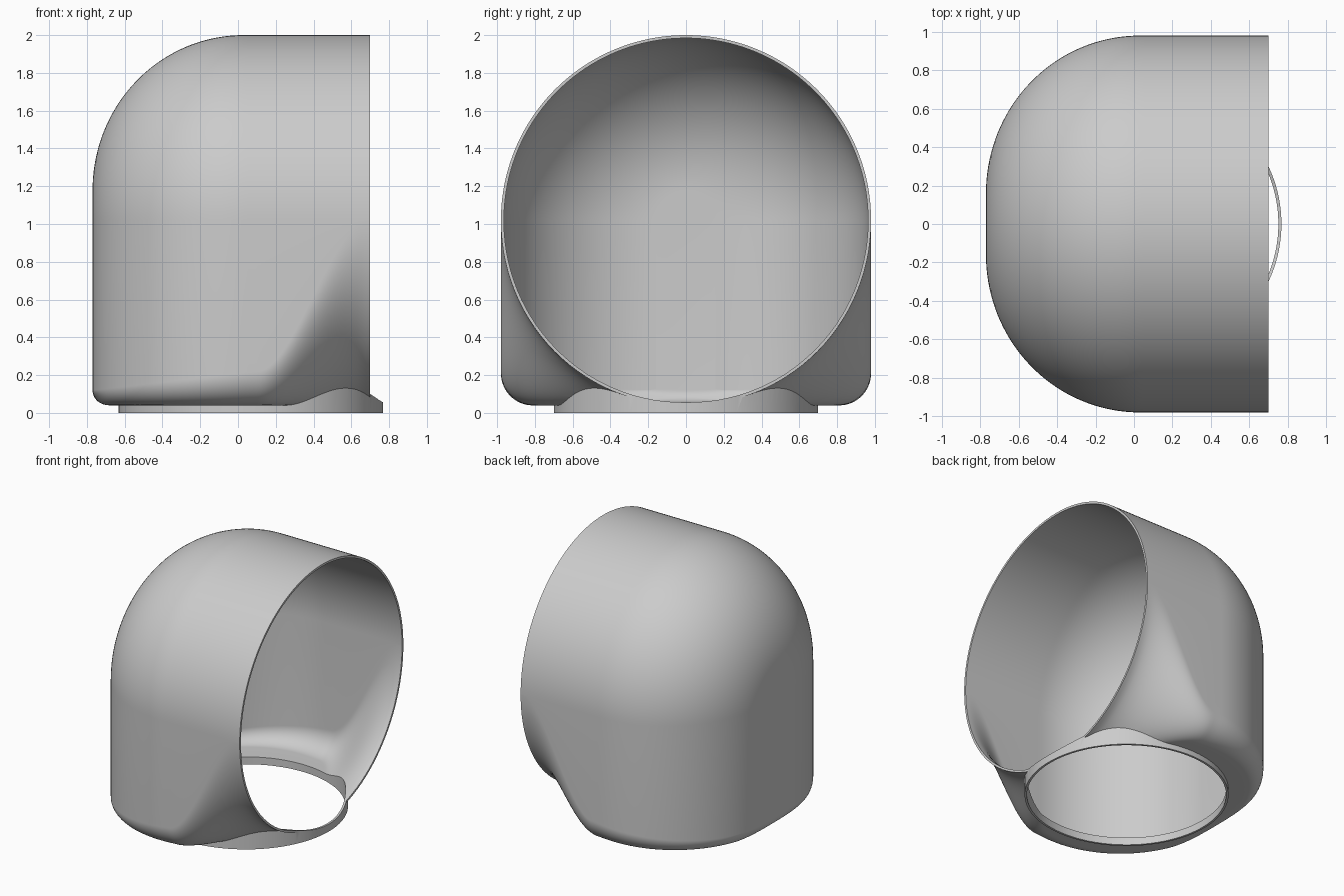
import bpy
import bmesh
from math import sin, cos, pi, sqrt

cube = bpy.data.objects.get("Cube")
if cube:
    bpy.data.objects.remove(cube, do_unlink=True)

AXIS_Z = 1.02      # height of the tube axis
RADIUS = 0.98      # tube radius
FLOOR = 0.04       # underside of the hood
MOUTH_X = 0.70     # open end of the tube
BACK_X = -0.77     # flat back wall
BEND_X = 0.03      # where the rounded back starts
BEND = 0.82        # radius of the rounded back
WALL = 0.016       # shell thickness
COLLAR_X = 0.067   # centre of the base collar
COLLAR_R = 0.70


def smooth(t):
    t = min(max(t, 0), 1)
    return t * t * (3 - 2 * t)


def section(x, a, inset):
    """Loop at x: half circle on top, rounded box below that becomes a circle at the mouth."""
    r = RADIUS - BEND + (BEND - inset) * cos(a) if a > 0 else RADIUS - inset
    floor = FLOOR + inset
    # Bottom rounding grows from back to middle, then opens to the full circle
    t = min(max((x - BACK_X) / (0.1 - BACK_X), 0), 1)
    f = 0.08 + 0.10 * t
    f += (RADIUS - f) * smooth((x - 0.1) / (MOUTH_X - 0.1))
    f = max(f - inset, 0.05)
    u = min(max((BACK_X + inset + f - x) / f, 0), 1) if x < BEND_X else 0
    lift = f * (1 - sqrt(1 - u * u))
    ry = min(f / max(cos(a), 0.1), r * 0.985)
    rz = min(max(f - lift, 0.004), AXIS_Z - floor - lift - 0.004)
    low = floor + lift
    pts = [(r * cos(pi * i / 80), AXIS_Z + r * sin(pi * i / 80)) for i in range(81)]
    corner = [(r - ry + ry * cos(pi / 2 * i / 28), low + rz - rz * sin(pi / 2 * i / 28))
              for i in range(29)]
    pts += [(-y, z) for y, z in corner]
    pts += corner[::-1]
    return [(x, y, z) for y, z in pts]


def hood_solid(name, inset, end_x):
    """Solid hood lofted through its cross sections."""
    steps = 36
    stations = []
    for i in range(steps, 0, -1):
        a = pi / 2 * i / steps
        stations.append((BEND_X - (BEND_X - BACK_X - inset) * sin(a), a))
    stations += [(BEND_X + (MOUTH_X - BEND_X) * i / 30, 0) for i in range(31)]
    if end_x > MOUTH_X:
        stations.append((end_x, 0))
    bm = bmesh.new()
    rings = [[bm.verts.new(p) for p in section(x, a, inset)] for x, a in stations]
    for ra, rb in zip(rings, rings[1:]):
        for i in range(len(ra)):
            j = (i + 1) % len(ra)
            bm.faces.new((ra[i], ra[j], rb[j], rb[i]))
    bm.faces.new(rings[0])
    bm.faces.new(rings[-1][::-1])
    return finish(bm, name)


def disc_solid(name, radius, z0, z1):
    """Upright cylinder around the collar centre."""
    bm = bmesh.new()
    bmesh.ops.create_cone(bm, cap_ends=True, segments=128, radius1=radius,
                          radius2=radius, depth=z1 - z0)
    bmesh.ops.translate(bm, verts=bm.verts, vec=(COLLAR_X, 0, (z0 + z1) / 2))
    return finish(bm, name)


def finish(bm, name):
    bmesh.ops.recalc_face_normals(bm, faces=bm.faces)
    mesh = bpy.data.meshes.new(name)
    bm.to_mesh(mesh)
    bm.free()
    obj = bpy.data.objects.new(name, mesh)
    bpy.context.collection.objects.link(obj)
    return obj


def combine(obj, other, operation):
    """Apply a boolean and remove the helper."""
    other.hide_render = True
    bpy.context.view_layer.objects.active = obj
    mod = obj.modifiers.new("combine", 'BOOLEAN')
    mod.operation = operation
    mod.solver = 'EXACT'
    mod.object = other
    bpy.ops.object.modifier_apply(modifier=mod.name)
    bpy.data.objects.remove(other, do_unlink=True)


# Hood shell with its base collar, hollowed from the mouth and from below
hood = hood_solid("elbow_hood", 0, MOUTH_X)
combine(hood, disc_solid("collar", COLLAR_R, 0, 0.3), 'UNION')
combine(hood, hood_solid("hood_cavity", WALL, 0.9), 'DIFFERENCE')
combine(hood, disc_solid("collar_hole", COLLAR_R - WALL, -0.1, 0.28), 'DIFFERENCE')

# Plain grey material
grey = bpy.data.materials.new("plain_grey")
grey.use_nodes = True
colour = (0.6, 0.6, 0.6, 1)
grey.diffuse_color = colour
grey.node_tree.nodes["Principled BSDF"].inputs["Base Color"].default_value = colour
hood.data.materials.clear()
hood.data.materials.append(grey)
for poly in hood.data.polygons:
    poly.material_index = 0

# Smooth surfaces with crisp rims
bpy.ops.object.select_all(action='DESELECT')
hood.select_set(True)
bpy.context.view_layer.objects.active = hood
bpy.ops.object.shade_smooth_by_angle(angle=pi / 6)
